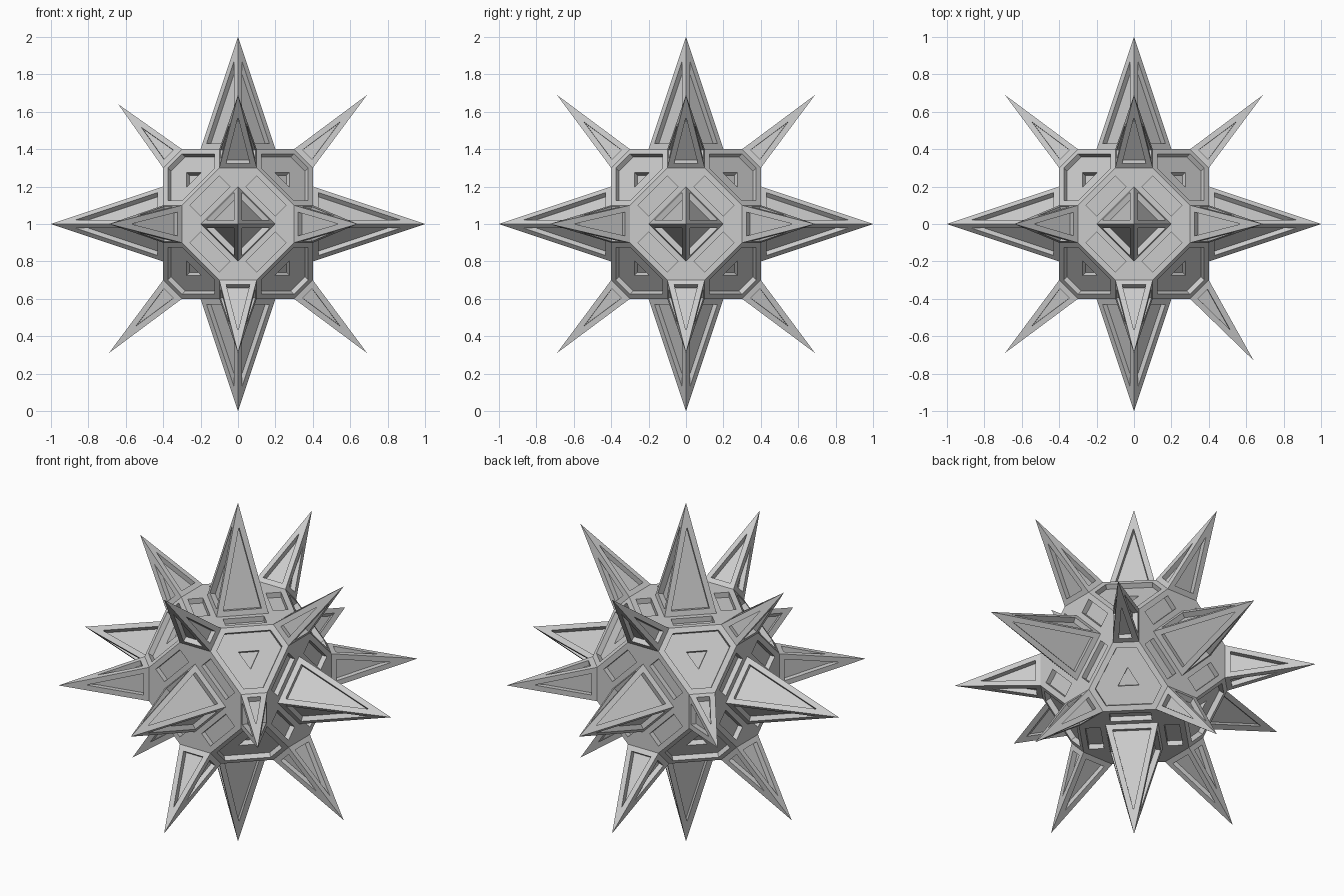
import bpy, bmesh
from itertools import product
from mathutils import Vector

if "Cube" in bpy.data.objects:
    bpy.data.objects.remove(bpy.data.objects["Cube"])

CENTRE = Vector((0, 0, 1))
RIM, DEPTH = 0.03, 0.03


def axis_point(axis, height, u, v):
    p = Vector((0, 0, 0))
    p[axis], p[(axis + 1) % 3], p[(axis + 2) % 3] = height, u, v
    return p


def add_face(bm, pts, outward):
    f = bm.faces.new([bm.verts.new(p) for p in pts])
    f.normal_update()
    if f.normal.dot(outward) < 0:
        f.normal_flip()
    return f


def sink(bm, f, depth=DEPTH):
    # straight-walled recess below a face
    n = f.normal.copy()
    f = bmesh.ops.extrude_discrete_faces(bm, faces=[f])['faces'][0]
    bmesh.ops.translate(bm, verts=f.verts, vec=-n * depth)
    f.normal_update()
    return f


def panel(bm, pts, outward):
    # flat rim with a sunken middle
    f = add_face(bm, pts, outward)
    bmesh.ops.inset_individual(bm, faces=[f], thickness=RIM, use_even_offset=True)
    f.normal_update()
    return sink(bm, f)


def spike(bm, base, tip):
    mid = sum(base, Vector()) / len(base)
    for a, b in zip(base, base[1:] + base[:1]):
        panel(bm, [a, b, tip], (a + b) / 2 - mid)


def finish(bm, name):
    bmesh.ops.remove_doubles(bm, verts=bm.verts, dist=1e-5)
    bmesh.ops.translate(bm, verts=bm.verts, vec=CENTRE)
    me = bpy.data.meshes.new(name)
    bm.to_mesh(me)
    bm.free()
    bpy.context.collection.objects.link(bpy.data.objects.new(name, me))


core, large, small = bmesh.new(), bmesh.new(), bmesh.new()

# six octagonal sides, each carrying a large square spike
for ax, s in product(range(3), (-1, 1)):
    P = lambda u, v, h=0.4: axis_point(ax, s * h, u, v)
    out = P(0, 0)
    spike(large, [P(.2, 0), P(0, .2), P(-.2, 0), P(0, -.2)], P(0, 0, 1))
    for i, j in product((-1, 1), repeat=2):
        panel(core, [P(.2 * i, 0), P(.3 * i, .1 * j), P(.1 * i, .3 * j), P(0, .2 * j)], out)
    for k in (-1, 1):
        add_face(core, [P(.2 * k, 0), P(.3 * k, .1), P(.3 * k, -.1)], out)
        add_face(core, [P(0, .2 * k), P(.1, .3 * k), P(-.1, .3 * k)], out)

# eight hexagonal corners with a small triangular pit in the sunken floor
for sg in product((-1, 1), repeat=3):
    Q = lambda x, y, z: Vector((x * sg[0], y * sg[1], z * sg[2]))
    out = Q(1, 1, 1).normalized()
    floor = panel(core, [Q(.1, .3, .4), Q(.3, .1, .4), Q(.4, .1, .3),
                         Q(.4, .3, .1), Q(.3, .4, .1), Q(.1, .4, .3)], out)
    level = floor.calc_center_median().dot(out)
    tri = [Q(.2, .28, .28), Q(.28, .2, .28), Q(.28, .28, .2)]
    tri = [p + out * (level - p.dot(out)) for p in tri]
    # ring of floor around the pit: two hexagon corners per triangle corner
    hexa = [v.co.copy() for v in floor.verts]
    near = [sorted(hexa, key=lambda c: (c - t).length)[:2] for t in tri]
    for k in range(3):
        t, u = tri[k], tri[(k + 1) % 3]
        add_face(core, [t] + near[k], out)
        a = min(near[k], key=lambda c: (c - u).length)
        b = min(near[(k + 1) % 3], key=lambda c: (c - t).length)
        add_face(core, [t, a, b, u], out)
    bmesh.ops.delete(core, geom=[floor], context='FACES_ONLY')
    sink(core, add_face(core, tri, out))

# twelve small spikes on the rectangular edges, two with shifted tips
shifted = {(1, 1, -1): (.64, .64), (2, 1, -1): (.64, .73)}
for ax, i, j in product(range(3), (-1, 1), (-1, 1)):
    P = lambda w, u, v: axis_point(ax, w, u * i, v * j)
    tu, tv = (.69, .69)
    if (ax, i, j) in shifted:
        tu, tv = shifted[(ax, i, j)]
    spike(small, [P(.1, .3, .4), P(.1, .4, .3), P(-.1, .4, .3), P(-.1, .3, .4)], P(0, tu, tv))

for b, n in ((core, "faceted_core"), (large, "large_spikes"), (small, "small_spikes")):
    finish(b, n)
